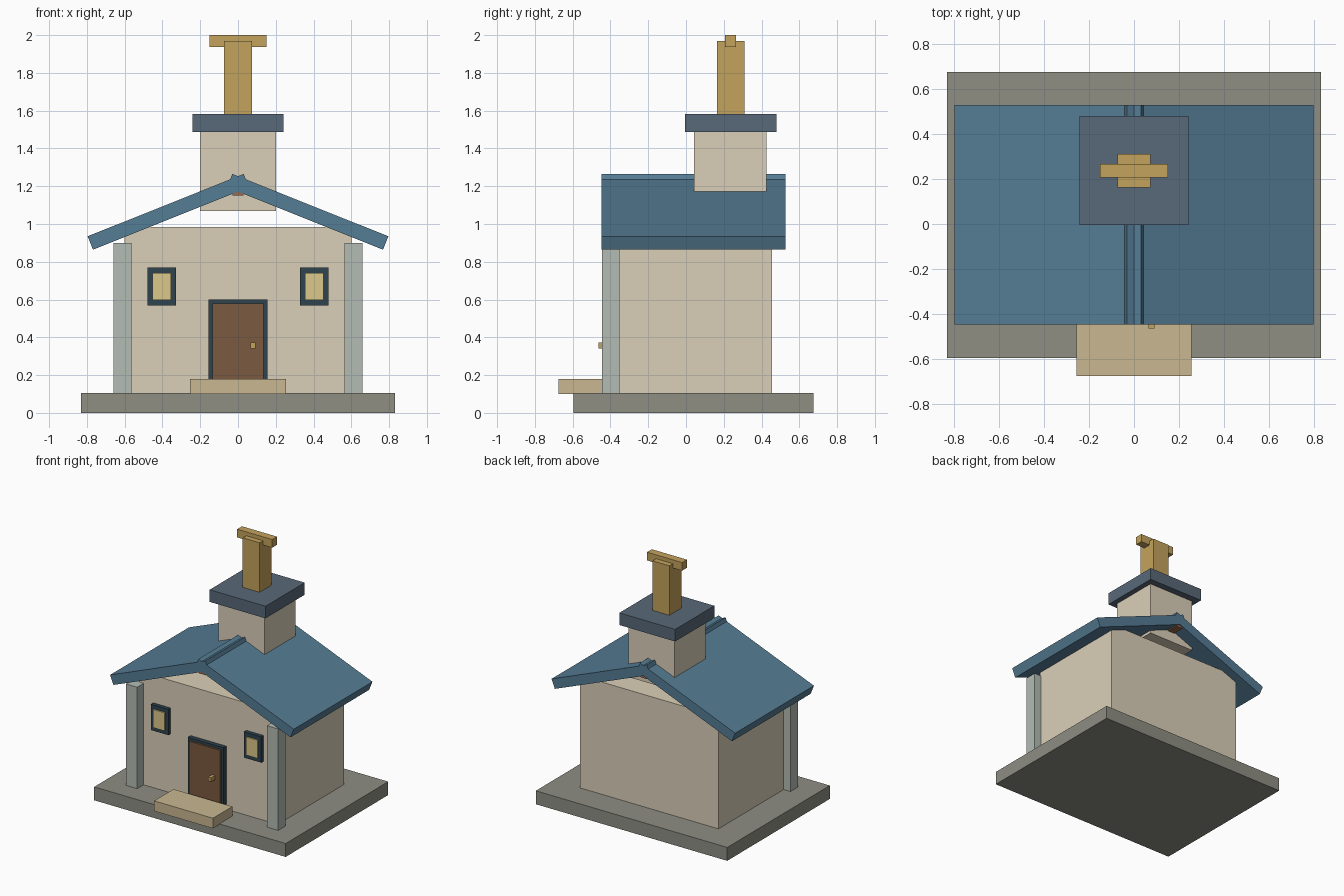
import bpy, bmesh

if "Cube" in bpy.data.objects:
    bpy.data.objects.remove(bpy.data.objects["Cube"])


def mat(name, hexcol):
    m = bpy.data.materials.new(name)
    rgb = [int(hexcol[i:i + 2], 16) / 255 for i in (0, 2, 4)]
    m.diffuse_color = [c / 12.92 if c < 0.04 else ((c + 0.055) / 1.055) ** 2.4 for c in rgb] + [1]
    m.use_nodes = True
    m.node_tree.nodes["Principled BSDF"].inputs["Base Color"].default_value = m.diffuse_color
    return m


def prism(name, profile, y0, y1, material):
    """Extrude an (x, z) profile along y."""
    bm = bmesh.new()
    face = bm.faces.new([bm.verts.new((x, y0, z)) for x, z in profile])
    ext = bmesh.ops.extrude_face_region(bm, geom=[face])
    verts = [v for v in ext["geom"] if isinstance(v, bmesh.types.BMVert)]
    bmesh.ops.translate(bm, vec=(0, y1 - y0, 0), verts=verts)
    bmesh.ops.recalc_face_normals(bm, faces=bm.faces)
    me = bpy.data.meshes.new(name)
    bm.to_mesh(me)
    bm.free()
    me.materials.append(material)
    ob = bpy.data.objects.new(name, me)
    bpy.context.collection.objects.link(ob)
    return ob


def box(name, x0, x1, y0, y1, z0, z1, material):
    return prism(name, [(x0, z0), (x1, z0), (x1, z1), (x0, z1)], y0, y1, material)


stone = mat("stone", "8E8E84")
cream = mat("cream", "DBCFB8")
sand = mat("sand", "C9B791")
blue = mat("roof_blue", "557C94")
slate = mat("slate", "586878")
post = mat("pale_grey", "B4BCB4")
dark = mat("dark_trim", "2E434E")
wood = mat("wood", "7B5A40")
beam = mat("beam_wood", "9A6A4A")
gold = mat("gold", "C4A25C")
glass = mat("window_yellow", "DCC88A")

# Base, walls and step
box("base_slab", -0.83, 0.83, -0.595, 0.675, 0, 0.105, stone)
box("walls", -0.60, 0.60, -0.365, 0.455, 0.10, 0.985, cream)
box("door_step", -0.255, 0.255, -0.675, -0.435, 0.10, 0.18, sand)

# Door
box("door_frame", -0.155, 0.155, -0.40, -0.36, 0.105, 0.60, dark)
box("door", -0.135, 0.135, -0.415, -0.38, 0.105, 0.58, wood)
box("door_knob", 0.065, 0.092, -0.463, -0.41, 0.34, 0.372, gold)

# Corner posts, windows and crossing roof slabs, one per side
roof = [(-0.03, 1.265), (0.796, 0.935), (0.768, 0.864), (-0.058, 1.194)]
for side, s in (("left", -1), ("right", 1)):
    box(f"{side}_corner_post", s * 0.563, s * 0.66, -0.445, -0.352, 0.105, 0.90, post)
    box(f"{side}_window_frame", s * 0.328, s * 0.478, -0.395, -0.36, 0.568, 0.77, dark)
    box(f"{side}_window_pane", s * 0.355, s * 0.452, -0.405, -0.38, 0.598, 0.74, glass)
    prism(f"{side}_roof_slab", [(s * x, z) for x, z in roof], -0.447, 0.528, blue)

# Ridge beam
box("ridge_beam", -0.03, 0.03, -0.44, 0.52, 1.15, 1.21, beam)

# Tower with its cap, upright and crossbar
box("tower", -0.20, 0.20, 0.043, 0.427, 1.07, 1.49, cream)
box("tower_cap", -0.242, 0.242, -0.005, 0.48, 1.487, 1.582, slate)
box("upright", -0.073, 0.073, 0.163, 0.31, 1.58, 1.97, gold)
box("crossbar", -0.152, 0.152, 0.206, 0.266, 1.936, 2.0, gold)
